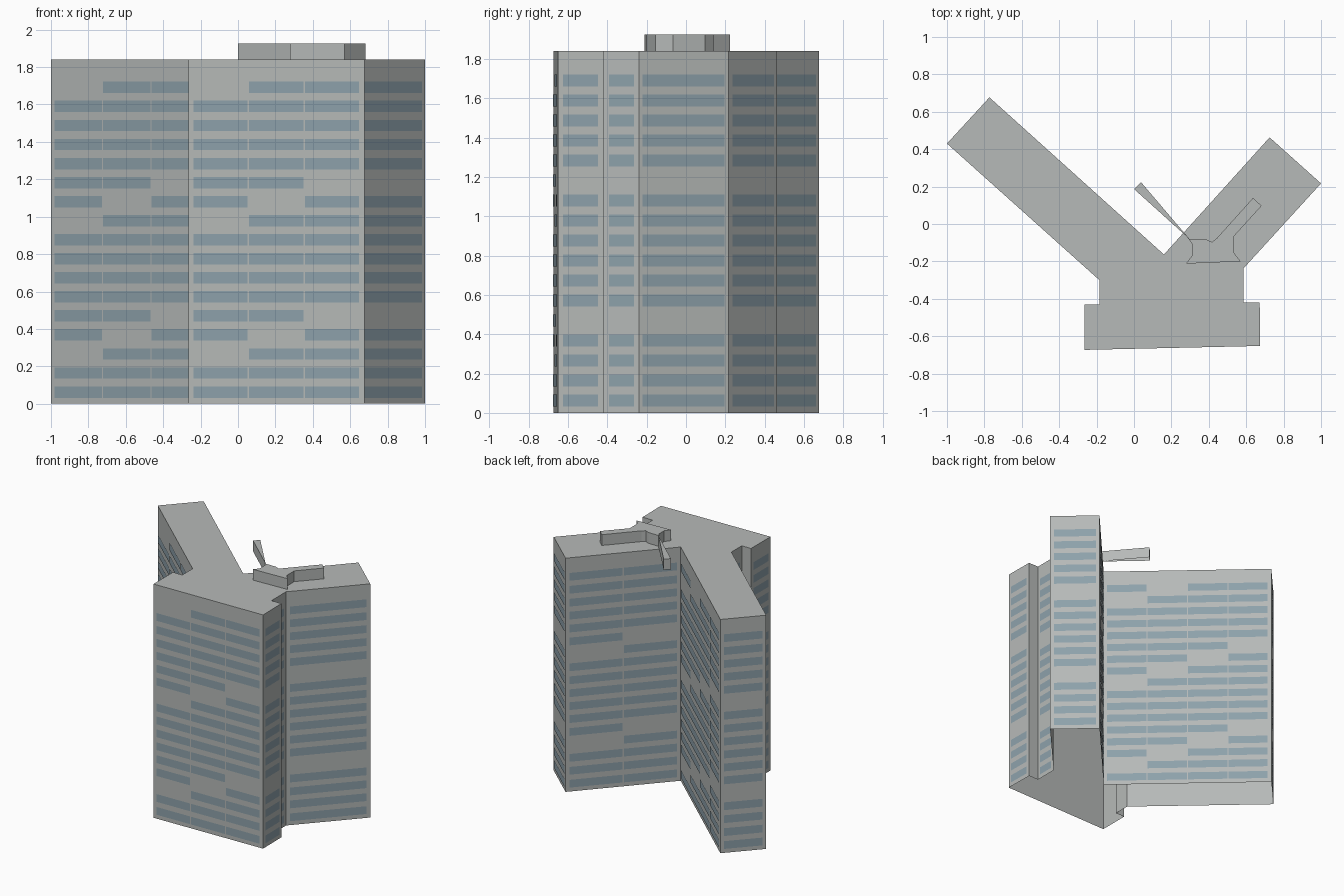
import bpy
from mathutils import Vector

cube = bpy.data.objects.get("Cube")
if cube:
    bpy.data.objects.remove(cube, do_unlink=True)


def make_material(name, rgb):
    mat = bpy.data.materials.new(name)
    mat.use_nodes = True
    color = (*rgb, 1.0)
    mat.diffuse_color = color
    bsdf = next(n for n in mat.node_tree.nodes if n.type == 'BSDF_PRINCIPLED')
    bsdf.inputs["Base Color"].default_value = color
    return mat


def make_object(name, verts, faces, mat):
    mesh = bpy.data.meshes.new(name)
    mesh.from_pydata(verts, [], faces)
    mesh.materials.append(mat)
    obj = bpy.data.objects.new(name, mesh)
    bpy.context.collection.objects.link(obj)
    return obj


def shell(name, plan, low, high, mat):
    """Walls and flat roof over a counterclockwise plan, open underneath."""
    n = len(plan)
    verts = [(x, y, z) for z in (low, high) for x, y in plan]
    faces = [(i, (i + 1) % n, n + (i + 1) % n, n + i) for i in range(n)]
    faces.append(tuple(range(n, 2 * n)))
    return make_object(name, verts, faces, mat)


concrete = make_material("light grey concrete", (0.47, 0.49, 0.48))
glass = make_material("blue grey glass", (0.27, 0.36, 0.41))

# Tower with two splayed wings and a front block
WALL_TOP = 1.84
tower_plan = [
    (-1, 0.43), (-0.185, -0.30), (-0.185, -0.43), (-0.265, -0.43),
    (-0.265, -0.673), (0.675, -0.652), (0.672, -0.42), (0.585, -0.42),
    (0.585, -0.238), (1, 0.217), (0.725, 0.463), (0.16, -0.163),
    (-0.773, 0.677)]
shell("tower_walls", tower_plan, 0, WALL_TOP, concrete)

# Rooftop plant room with two arms
plant_plan = [
    (0.278, -0.212), (0.57, -0.2), (0.535, -0.155), (0.535, -0.065),
    (0.682, 0.097), (0.636, 0.139), (0.442, -0.077), (0.417, -0.096),
    (0.385, -0.082), (0.298, -0.082), (0.038, 0.223), (0, 0.187),
    (0.285, -0.07), (0.31, -0.107), (0.31, -0.17)]
shell("rooftop_plant_room", plant_plan, WALL_TOP, 1.925, concrete)

# Window bands: each wall is split into bays, one bay left blank in some storeys
STOREYS, PITCH, SILL, HEIGHT = 17, 0.1018, 0.032, 0.061
BAY, MARGIN, GAP, PROUD = 0.311, 0.027, 0.008, 0.003
verts, faces = [], []
for i, start in enumerate(tower_plan):
    a = Vector((*start, 0))
    b = Vector((*tower_plan[(i + 1) % len(tower_plan)], 0))
    length = (b - a).length
    if length < 0.1:
        continue
    along = (b - a).normalized()
    origin = a + PROUD * Vector((along.y, -along.x, 0))
    bays = max(1, int(length / BAY))
    width = (length - 2 * MARGIN - (bays - 1) * GAP) / bays
    for storey in range(STOREYS):
        z = SILL + storey * PITCH
        for bay in range(bays):
            if storey % 7 == 5 - bays + bay:
                continue
            s = MARGIN + bay * (width + GAP)
            k = len(verts)
            for t, h in ((s, z), (s + width, z),
                         (s + width, z + HEIGHT), (s, z + HEIGHT)):
                verts.append(origin + along * t + Vector((0, 0, h)))
            faces.append((k, k + 1, k + 2, k + 3))
make_object("window_bands", verts, faces, glass)
